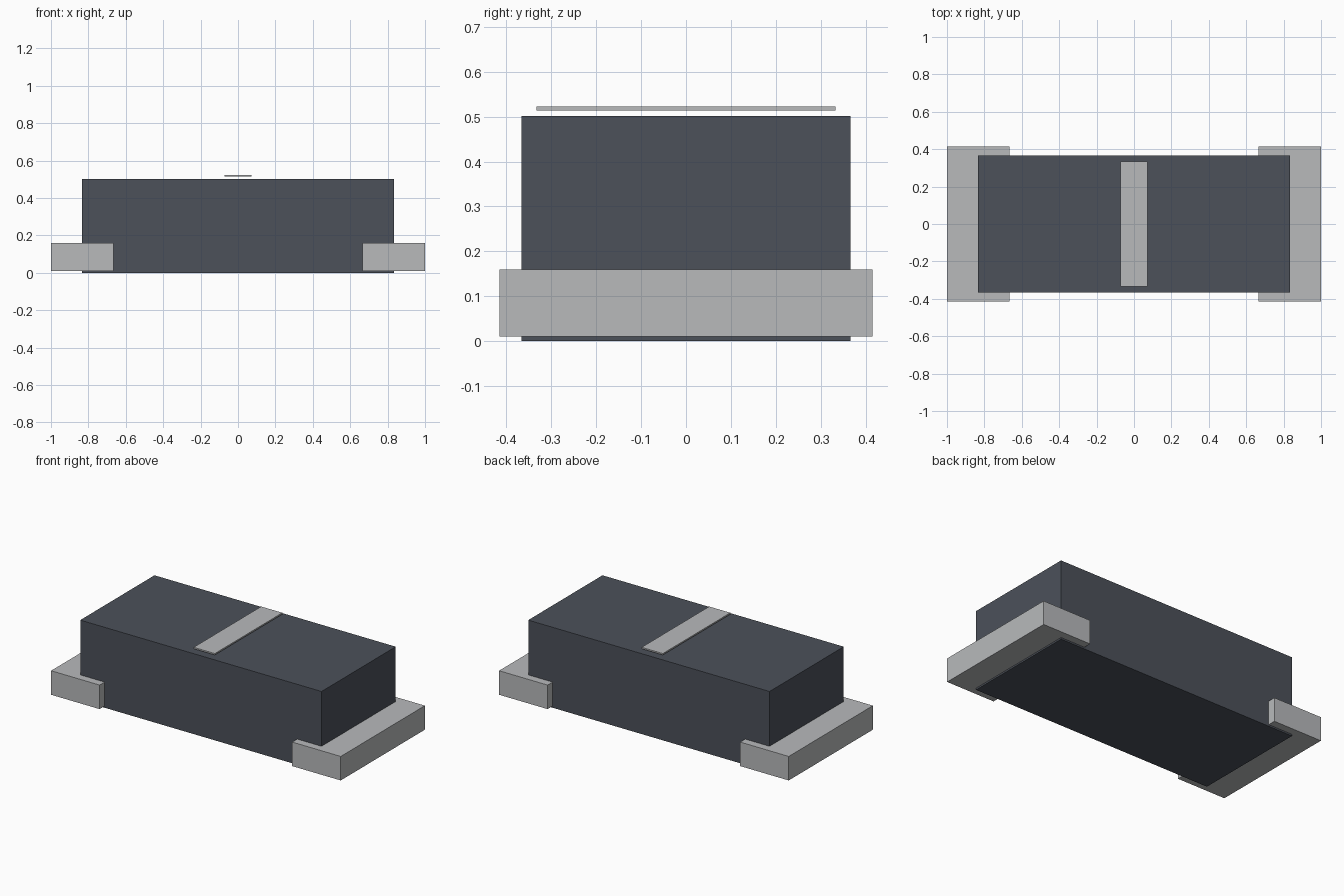
import bpy

cube = bpy.data.objects.get("Cube")
if cube:
    bpy.data.objects.remove(cube, do_unlink=True)


def make_material(name, rgb):
    mat = bpy.data.materials.new(name)
    mat.use_nodes = True
    colour = (*rgb, 1.0)
    mat.diffuse_color = colour
    mat.node_tree.nodes["Principled BSDF"].inputs["Base Color"].default_value = colour
    return mat


def box(name, low, high, mat):
    """Axis-aligned box between two opposite corners."""
    centre = [(a + b) / 2 for a, b in zip(low, high)]
    bpy.ops.mesh.primitive_cube_add(size=1, location=centre)
    obj = bpy.context.object
    obj.name = obj.data.name = name
    obj.scale = [b - a for a, b in zip(low, high)]
    bpy.ops.object.transform_apply(location=False, rotation=False, scale=True)
    obj.data.materials.append(mat)
    return obj


slate = make_material("dark slate", (0.072, 0.082, 0.102))
silver = make_material("silver grey", (0.48, 0.49, 0.50))

# Main block
box("body", (-0.833, -0.366, 0), (0.833, 0.366, 0.502), slate)

# End terminals wrapping the bottom corners
for side, inner, outer in (("left", 0.665, 1.0), ("right", -1.0, -0.665)):
    box(side + "_terminal", (inner, -0.415, 0.01), (outer, 0.415, 0.16), silver)

# Thin marking strip hovering just above the top face
box("top_strip", (-0.073, -0.333, 0.514), (0.073, 0.333, 0.523), silver)
